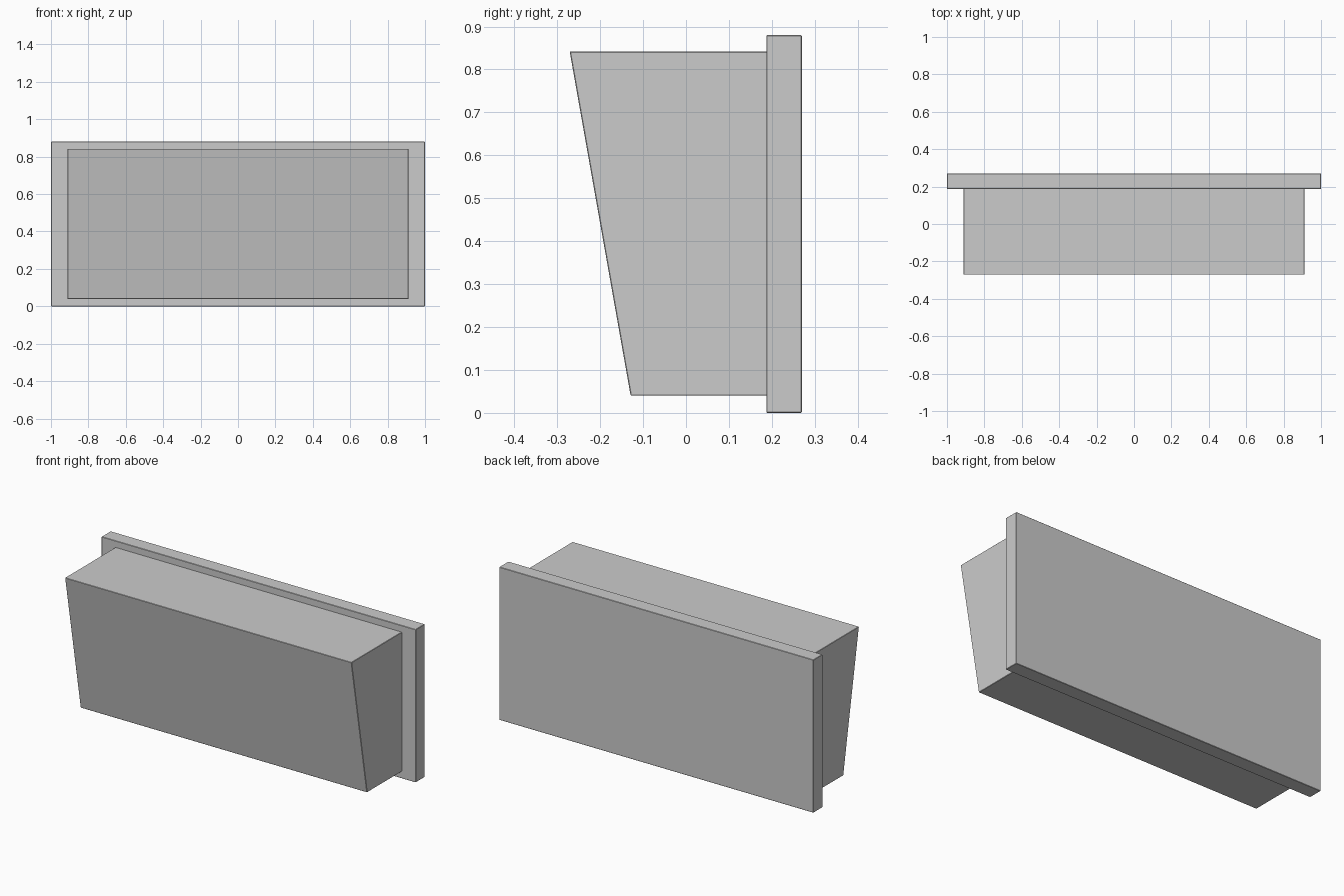
import bpy, bmesh

if "Cube" in bpy.data.objects:
    bpy.data.objects.remove(bpy.data.objects["Cube"])


def side_prism(name, half_width, profile, bevel):
    """Extrude a (y, z) side profile symmetrically across x."""
    bm = bmesh.new()
    face = bm.faces.new([bm.verts.new((-half_width, y, z)) for y, z in profile])
    ext = bmesh.ops.extrude_face_region(bm, geom=[face])
    verts = [g for g in ext["geom"] if isinstance(g, bmesh.types.BMVert)]
    bmesh.ops.translate(bm, verts=verts, vec=(2 * half_width, 0, 0))
    bmesh.ops.recalc_face_normals(bm, faces=bm.faces)
    mesh = bpy.data.meshes.new(name)
    bm.to_mesh(mesh)
    bm.free()
    obj = bpy.data.objects.new(name, mesh)
    bpy.context.collection.objects.link(obj)
    mod = obj.modifiers.new("edge_softening", 'BEVEL')
    mod.width = bevel
    mod.segments = 1
    return obj


# Flat rectangular plate at the back
side_prism("back_plate", 1.0,
           [(0.187, 0), (0.27, 0), (0.27, 0.88), (0.187, 0.88)], 0.002)

# Housing with a front that leans outward towards the top
side_prism("sloped_housing", 0.912,
           [(-0.129, 0.04), (0.19, 0.04), (0.19, 0.842), (-0.271, 0.842)], 0.002)
